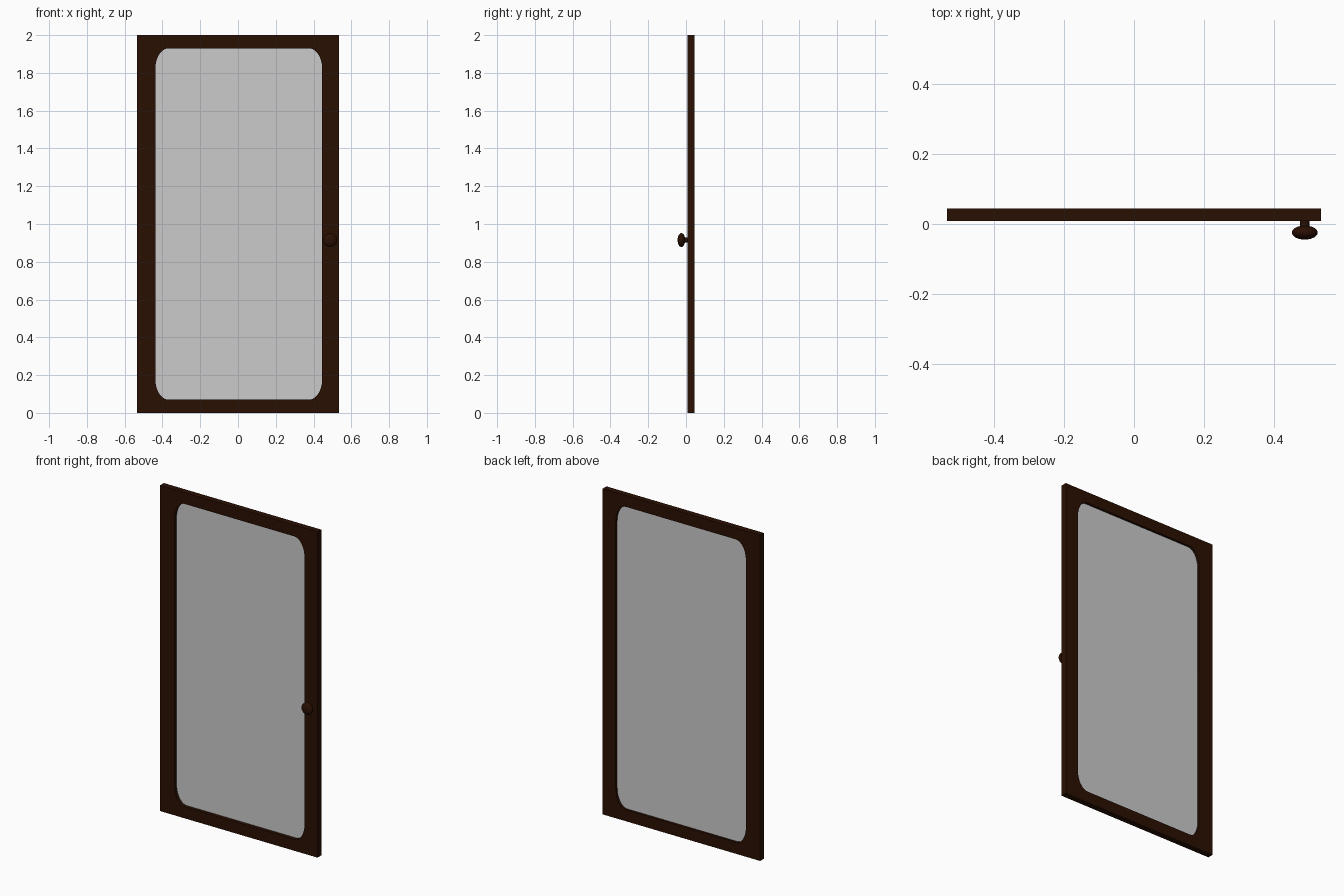
import bpy, bmesh, math

if "Cube" in bpy.data.objects:
    bpy.data.objects.remove(bpy.data.objects["Cube"])

W, H = 0.5345, 2.0              # half width, height
Y0, Y1 = 0.0085, 0.0445         # frame front and back
OC, OX = 0.004, 0.442           # opening centre and half width
OZ0, OZ1 = 0.07, 1.93           # opening bottom and top
RX, RZ = 0.07, 0.11             # elliptical corner radii
SEG = 10


def material(name, color):
    m = bpy.data.materials.new(name)
    m.diffuse_color = color
    m.use_nodes = True
    m.node_tree.nodes["Principled BSDF"].inputs["Base Color"].default_value = m.diffuse_color
    return m


def finish(bm, name, mat):
    bmesh.ops.recalc_face_normals(bm, faces=bm.faces)
    me = bpy.data.meshes.new(name)
    bm.to_mesh(me)
    bm.free()
    ob = bpy.data.objects.new(name, me)
    bpy.context.collection.objects.link(ob)
    me.materials.append(mat)
    return ob


def smooth(ob):
    bpy.ops.object.select_all(action='DESELECT')
    ob.select_set(True)
    bpy.context.view_layer.objects.active = ob
    bpy.ops.object.shade_smooth_by_angle(angle=math.radians(35))


def opening():
    # rounded outline, each point paired with its outer frame corner
    pts = []
    for q, (sx, sz) in enumerate([(1, 1), (-1, 1), (-1, -1), (1, -1)]):
        cx = OC + sx * (OX - RX)
        cz = OZ1 - RZ if sz > 0 else OZ0 + RZ
        for i in range(SEG + 1):
            a = math.pi / 2 * (q + i / SEG)
            pts.append((cx + RX * math.cos(a), cz + RZ * math.sin(a),
                        sx * W, H if sz > 0 else 0))
    return pts


wood = material("dark_wood", (0.023, 0.005, 0.0008, 1))
glass = material("glass", (0.53, 0.53, 0.53, 0.65))

# Frame: faces fan from each corner to its arc, extruded to thickness
bm = bmesh.new()
pts = opening()
outer = {}
inner = []
for x, z, ox, oz in pts:
    inner.append(bm.verts.new((x, Y0, z)))
    if (ox, oz) not in outer:
        outer[(ox, oz)] = bm.verts.new((ox, Y0, oz))
for i, p in enumerate(pts):
    j = (i + 1) % len(pts)
    a, b = outer[p[2:]], outer[pts[j][2:]]
    bm.faces.new([inner[i], a, inner[j]] if a is b else [inner[i], a, b, inner[j]])
ext = bmesh.ops.extrude_face_region(bm, geom=bm.faces[:])
bmesh.ops.translate(bm, vec=(0, Y1 - Y0, 0),
                    verts=[v for v in ext["geom"] if isinstance(v, bmesh.types.BMVert)])
smooth(finish(bm, "door_frame", wood))

# Glass pane filling the opening
bm = bmesh.new()
bm.faces.new([bm.verts.new((x, 0.030, z)) for x, z, _, _ in pts])
finish(bm, "glass_pane", glass)

# Knob: stem and flattened ball, lathed about the y axis
KX, KZ, KC = 0.488, 0.915, -0.0245
profile = [(0.013, Y0 + 0.002)]
a0 = math.asin(0.013 / 0.037)
for i in range(13):
    a = a0 + (math.pi - a0) * i / 12
    profile.append((0.037 * math.sin(a), KC + 0.02 * math.cos(a)))
bm = bmesh.new()
vs = [bm.verts.new((KX + max(r, 0), y, KZ)) for r, y in profile]
edges = [bm.edges.new(e) for e in zip(vs, vs[1:])]
bmesh.ops.spin(bm, geom=vs + edges, cent=(KX, 0, KZ), axis=(0, 1, 0),
               angle=2 * math.pi, steps=32, use_duplicate=False)
bmesh.ops.remove_doubles(bm, verts=bm.verts, dist=1e-5)
smooth(finish(bm, "door_knob", wood))
